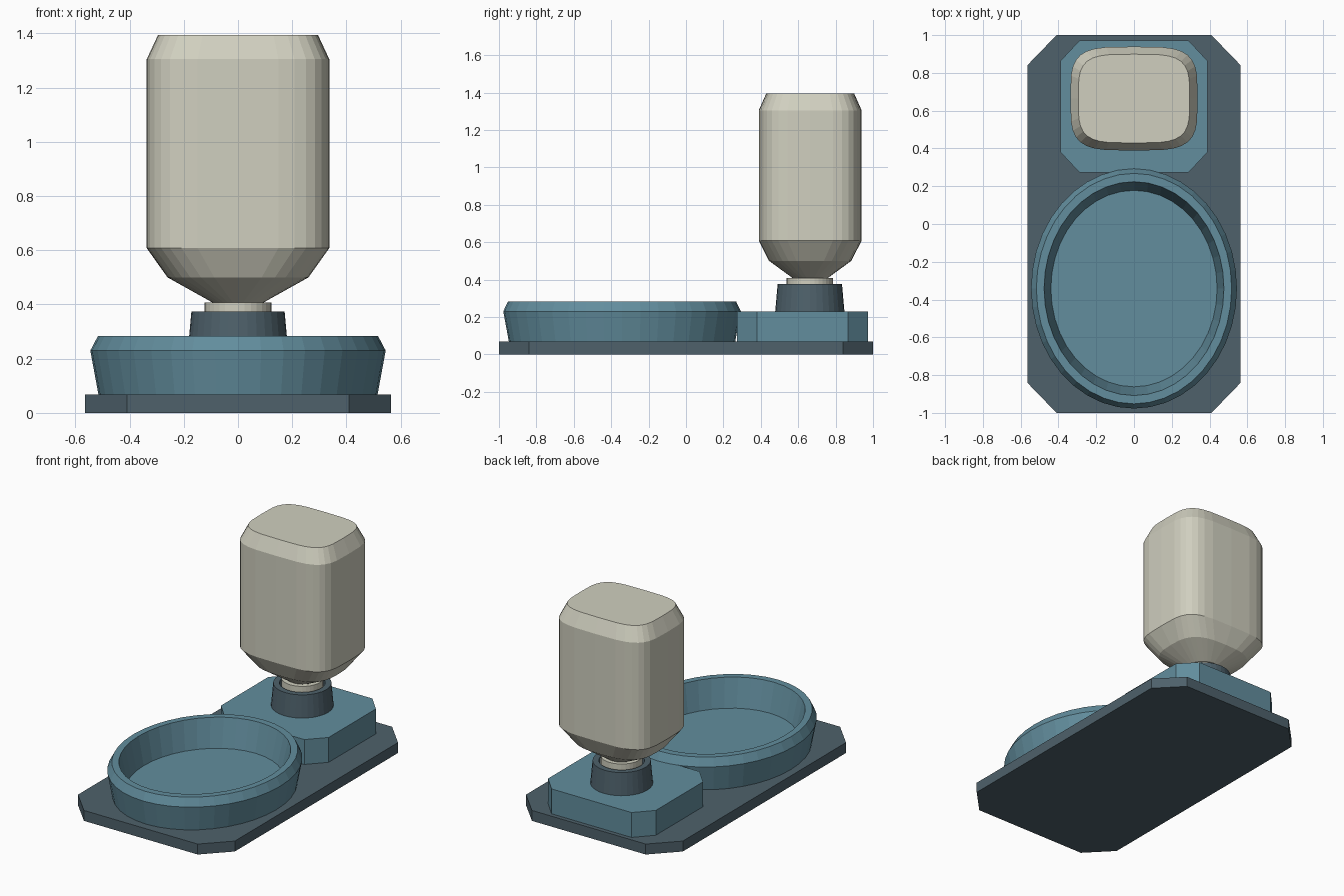
import bpy, bmesh, math

if "Cube" in bpy.data.objects:
    bpy.data.objects.remove(bpy.data.objects["Cube"])


def lin(c):
    """8-bit colour value to linear"""
    c /= 255
    return c / 12.92 if c <= 0.04045 else ((c + 0.055) / 1.055) ** 2.4


def material(name, r, g, b):
    m = bpy.data.materials.new(name)
    m.diffuse_color = (lin(r), lin(g), lin(b), 1)
    m.use_nodes = True
    m.node_tree.nodes["Principled BSDF"].inputs["Base Color"].default_value = m.diffuse_color
    return m


slate = material("dark slate", 78, 97, 107)
teal = material("muted teal", 98, 141, 157)
cream = material("warm cream", 208, 207, 191)


def loft(name, rings, mat):
    """Skin a stack of equal-length rings and cap both ends"""
    bm = bmesh.new()
    loops = [[bm.verts.new(p) for p in ring] for ring in rings]
    n = len(loops[0])
    for a, b in zip(loops, loops[1:]):
        for i in range(n):
            j = (i + 1) % n
            bm.faces.new((a[i], a[j], b[j], b[i]))
    bm.faces.new(loops[0][::-1])
    bm.faces.new(loops[-1])
    bmesh.ops.recalc_face_normals(bm, faces=bm.faces)
    me = bpy.data.meshes.new(name)
    bm.to_mesh(me)
    bm.free()
    me.materials.append(mat)
    ob = bpy.data.objects.new(name, me)
    bpy.context.collection.objects.link(ob)
    return ob


def oval(cy, rx, ry, z, power=2, n=40):
    """Superellipse ring; power 2 is an ellipse, higher is boxier"""
    ring = []
    for i in range(n):
        a = 2 * math.pi * i / n
        c, s = math.cos(a), math.sin(a)
        x = math.copysign(abs(c) ** (2 / power), c)
        y = math.copysign(abs(s) ** (2 / power), s)
        ring.append((rx * x, cy + ry * y, z))
    return ring


def octagon(cy, hx, hy, cx, cyy, z):
    """Rectangle ring with cut corners"""
    pts = [(hx, -hy + cyy), (hx, hy - cyy), (hx - cx, hy), (-hx + cx, hy),
           (-hx, hy - cyy), (-hx, -hy + cyy), (-hx + cx, -hy), (hx - cx, -hy)]
    return [(x, cy + y, z) for x, y in pts]


# Base plate and the raised block under the bottle
loft("base_plate", [octagon(0, 0.565, 1, 0.155, 0.16, z) for z in (0, 0.068)], slate)
loft("bottle_pedestal", [octagon(0.622, 0.388, 0.35, 0.1, 0.107, z) for z in (0.068, 0.23)], teal)

# Oval bowl: flared outside, bevelled lip, sloping inside wall, floor
bowl = [(0.515, 0.605, 0.068), (0.545, 0.635, 0.23), (0.517, 0.61, 0.283),
        (0.476, 0.566, 0.283), (0.44, 0.52, 0.10)]
loft("bowl", [oval(-0.342, *r) for r in bowl], teal)

# Tapered socket with a shallow recess holding the bottle neck
socket = [(0.185, 0.23), (0.172, 0.375), (0.135, 0.375), (0.13, 0.33)]
loft("bottle_socket", [oval(0.662, r, r, z, n=32) for r, z in socket], slate)

# Neck collar
loft("neck_collar", [oval(0.662, 0.124, 0.124, z, n=32) for z in (0.33, 0.408)], cream)

# Upturned bottle: round neck spreading to a rounded-box body
bottle = [(0.09, 0.09, 0.405, 2), (0.26, 0.22, 0.50, 3), (0.337, 0.275, 0.608, 4),
          (0.337, 0.275, 1.305, 4), (0.295, 0.235, 1.395, 4)]
loft("bottle", [oval(0.664, *r, n=32) for r in bottle], cream)
